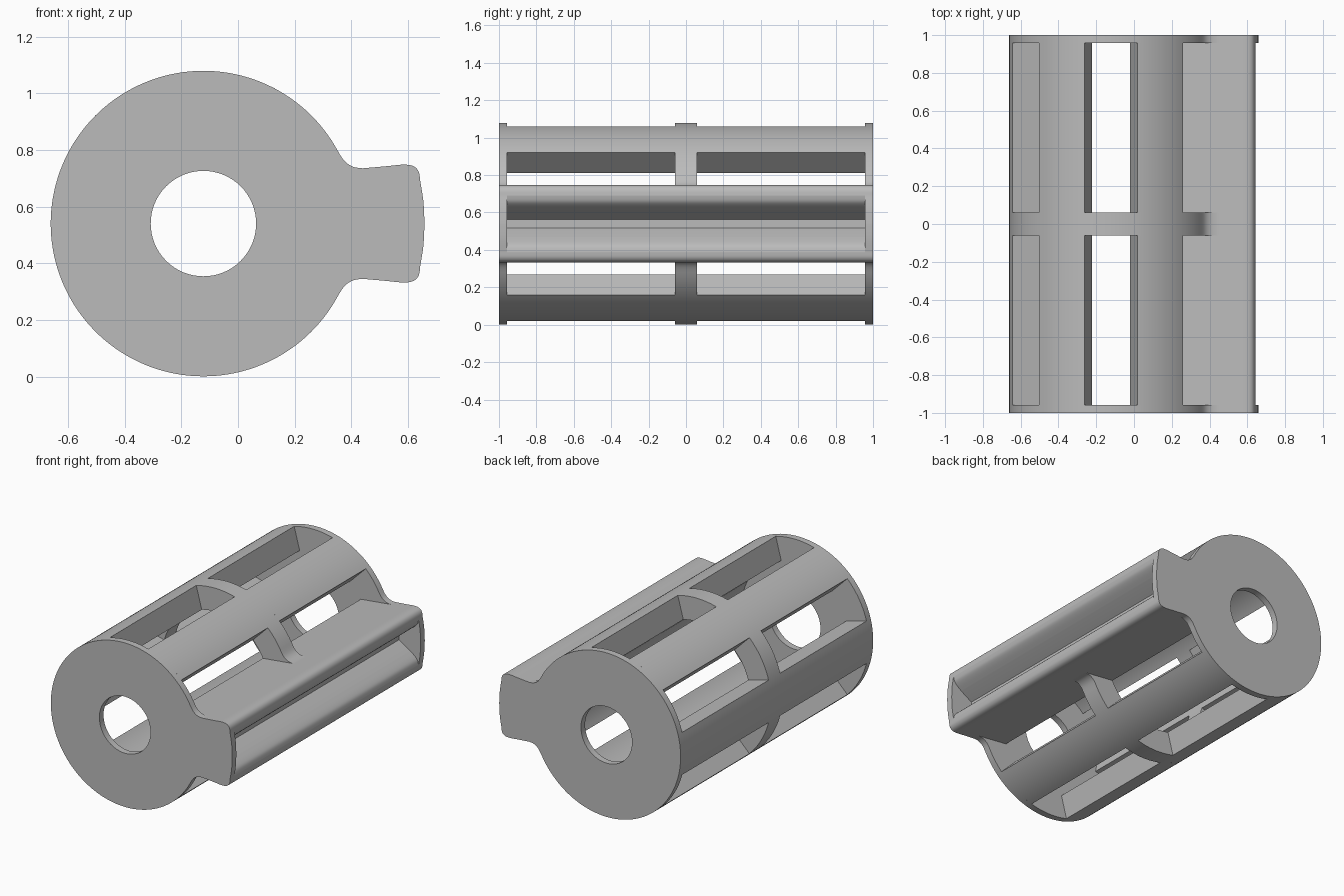
import bpy
from math import sin, cos, radians, asin, degrees

default = bpy.data.objects.get("Cube")
if default:
    bpy.data.objects.remove(default, do_unlink=True)

CX, CZ = -0.122, 0.54          # drum axis
R_OUT, R_IN, R_BORE = 0.539, 0.385, 0.186
PLATE_Y, RIB_Y = 0.957, 0.06   # inner face of end plates, half width of rib

grey = bpy.data.materials.new("plain grey")
grey.use_nodes = True
colour = (0.5, 0.5, 0.5, 1)
grey.diffuse_color = colour
grey.node_tree.nodes["Principled BSDF"].inputs["Base Color"].default_value = colour


def arc(radius, start, end, steps):
    """Points on a circle around the drum axis, angles in degrees."""
    angles = [radians(start + (end - start) * i / steps) for i in range(steps + 1)]
    return [(CX + radius * cos(a), CZ + radius * sin(a)) for a in angles]


def mirrored(points):
    """Upper half profile followed by its reflection below the axis."""
    return points + [(x, 2 * CZ - z) for x, z in reversed(points)]


def smooth_path(points, steps=5):
    """Catmull-Rom curve through the points."""
    out = []
    padded = [points[0]] + points + [points[-1]]
    for a, b, c, d in zip(padded, padded[1:], padded[2:], padded[3:]):
        for i in range(steps):
            t = i / steps
            out.append(tuple(
                0.5 * (2 * q + (r - p) * t + (2 * p - 5 * q + 4 * r - s) * t * t
                       + (3 * q - p - 3 * r + s) * t ** 3)
                for p, q, r, s in zip(a, b, c, d)))
    return out + [points[-1]]


def extrude(name, loops, y0, y1):
    """Fill the x-z loops (inner loops become holes) and extrude along y."""
    curve = bpy.data.curves.new(name, "CURVE")
    curve.dimensions = "2D"
    curve.fill_mode = "BOTH"
    curve.extrude = (y1 - y0) / 2
    for loop in loops:
        spline = curve.splines.new("POLY")
        spline.points.add(len(loop) - 1)
        for point, (x, z) in zip(spline.points, loop):
            point.co = (x, z, 0, 1)
        spline.use_cyclic_u = True
    obj = bpy.data.objects.new(name, curve)
    obj.rotation_euler.x = radians(90)
    obj.location.y = (y0 + y1) / 2
    bpy.context.collection.objects.link(obj)
    bpy.ops.object.select_all(action="DESELECT")
    obj.select_set(True)
    bpy.context.view_layer.objects.active = obj
    bpy.ops.object.convert(target="MESH")
    obj = bpy.context.view_layer.objects.active
    obj.name = name
    # weld the caps to the sides so the faces agree in direction
    bpy.ops.object.mode_set(mode="EDIT")
    bpy.ops.mesh.select_all(action="SELECT")
    bpy.ops.mesh.remove_doubles(threshold=0.0001)
    bpy.ops.mesh.normals_make_consistent(inside=False)
    bpy.ops.object.mode_set(mode="OBJECT")
    obj.data.materials.clear()
    obj.data.materials.append(grey)
    bpy.ops.object.shade_smooth_by_angle(angle=radians(30))
    return obj


# Profile pieces, listed from the wing tip inward over the top
fillet_angle = 30.5
fillet = smooth_path([(0.44, 0.735), (0.405, 0.741), (0.373, 0.764),
                      arc(R_OUT, fillet_angle, 0, 1)[0]])
wing_top = smooth_path([(0.643, 0.69), (0.638, 0.722), (0.62, 0.742), (0.585, 0.748),
                        (0.52, 0.742), (0.44, 0.735)])
plate_edge = smooth_path([(0.658, 0.545), (0.654, 0.62), (0.643, 0.69)])
groove = [(0.50, 0.562)] + smooth_path([(0.58, 0.61), (0.615, 0.637), (0.635, 0.66),
                                        (0.643, 0.69)])
drum = arc(R_OUT, fillet_angle, 180, 60)[1:-1]
bore = arc(R_BORE, 0, 360, 64)[:-1]
ring_hole = arc(R_IN, 0, 360, 96)[:-1]

# End plates with a round bore and a wing
plate_profile = mirrored(plate_edge[:-1] + wing_top[:-1] + fillet + drum
                         + [(CX - R_OUT, CZ + 0.001)])
for name, y0, y1 in (("front_end_plate", -1, -PLATE_Y), ("back_end_plate", PLATE_Y, 1)):
    extrude(name, [plate_profile, bore], y0, y1)

# Middle rib ring, blended into the grooved wing
rib_profile = mirrored(groove[:-1] + wing_top[:-1] + fillet + drum
                       + [(CX - R_OUT, CZ + 0.001)])
extrude("middle_rib", [rib_profile, ring_hole], -RIB_Y, RIB_Y)

# Lengthwise bars and grooved wing in each of the two bays
inner_z = 0.711
inner_angle = degrees(asin((inner_z - CZ) / R_IN))
inner_arc = arc(R_IN, inner_angle, 0, 8)[:-1]
wing_profile = mirrored(groove[:-1] + wing_top + inner_arc)

for side, y0, y1 in (("front", -PLATE_Y, -RIB_Y), ("back", RIB_Y, PLATE_Y)):
    extrude(side + "_wing", [wing_profile], y0, y1)
    for i in range(1, 6):
        mid = 60 * i
        bar = arc(R_OUT, mid - 15, mid + 15, 12) + arc(R_IN, mid + 15, mid - 15, 12)
        extrude(f"{side}_bar_{i}", [bar], y0, y1)
